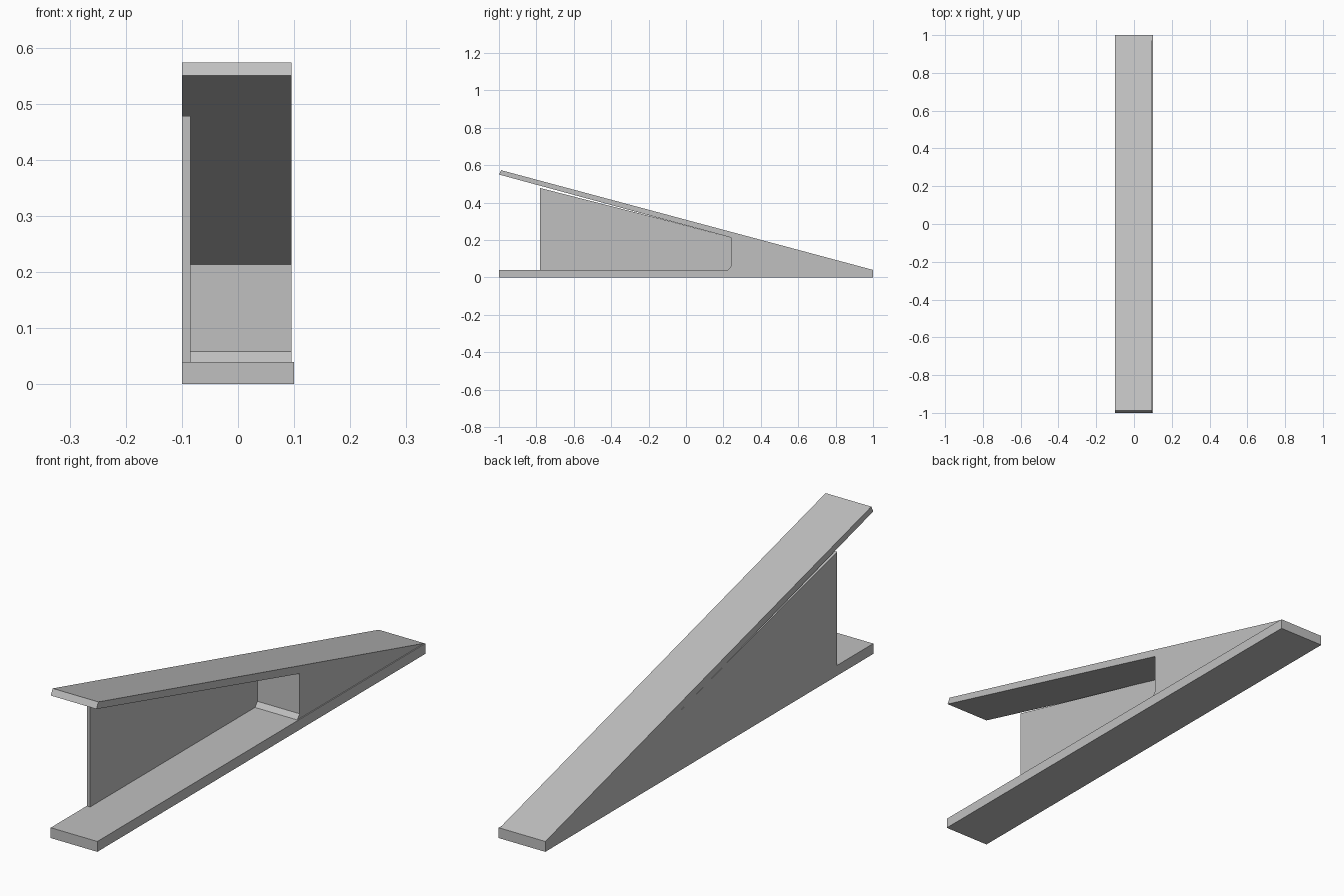
import bpy
import bmesh

cube = bpy.data.objects.get("Cube")
if cube:
    bpy.data.objects.remove(cube, do_unlink=True)

grey = bpy.data.materials.new("plain grey")
grey.use_nodes = True
colour = (0.53, 0.53, 0.53, 1)
grey.diffuse_color = colour
grey.node_tree.nodes["Principled BSDF"].inputs["Base Color"].default_value = colour


def extrude_profile(name, profile, x0, x1):
    """Extrude a (y, z) outline across the width from x0 to x1."""
    bm = bmesh.new()
    face = bm.faces.new([bm.verts.new((x0, y, z)) for y, z in profile])
    result = bmesh.ops.extrude_face_region(bm, geom=[face], use_keep_orig=True)
    verts = [g for g in result["geom"] if isinstance(g, bmesh.types.BMVert)]
    bmesh.ops.translate(bm, verts=verts, vec=(x1 - x0, 0, 0))
    bmesh.ops.recalc_face_normals(bm, faces=bm.faces)
    mesh = bpy.data.meshes.new(name)
    bm.to_mesh(mesh)
    bm.free()
    mesh.materials.append(grey)
    obj = bpy.data.objects.new(name, mesh)
    bpy.context.collection.objects.link(obj)
    return obj


side, base_top = 0.0995, 0.04

# Flat base plate, slightly wider than the parts above
extrude_profile("base_plate", [(-1, 0), (1, 0), (1, base_top), (-1, base_top)], -side, side)

# Solid wedge continuing into the overhanging sloped bar
extrude_profile("wedge_and_sloped_bar", [
    (-1, 0.55), (-0.988, 0.573), (1, base_top),
    (0.225, base_top), (0.24, 0.058), (0.24, 0.213)], -side, 0.0955)

# Thin web closing one side, with a narrow gap below the bar
extrude_profile("side_web", [
    (-0.78, base_top), (0.225, base_top), (0.24, 0.058),
    (0.24, 0.213), (-0.1, 0.304), (-0.78, 0.478)], -side, -0.085)
